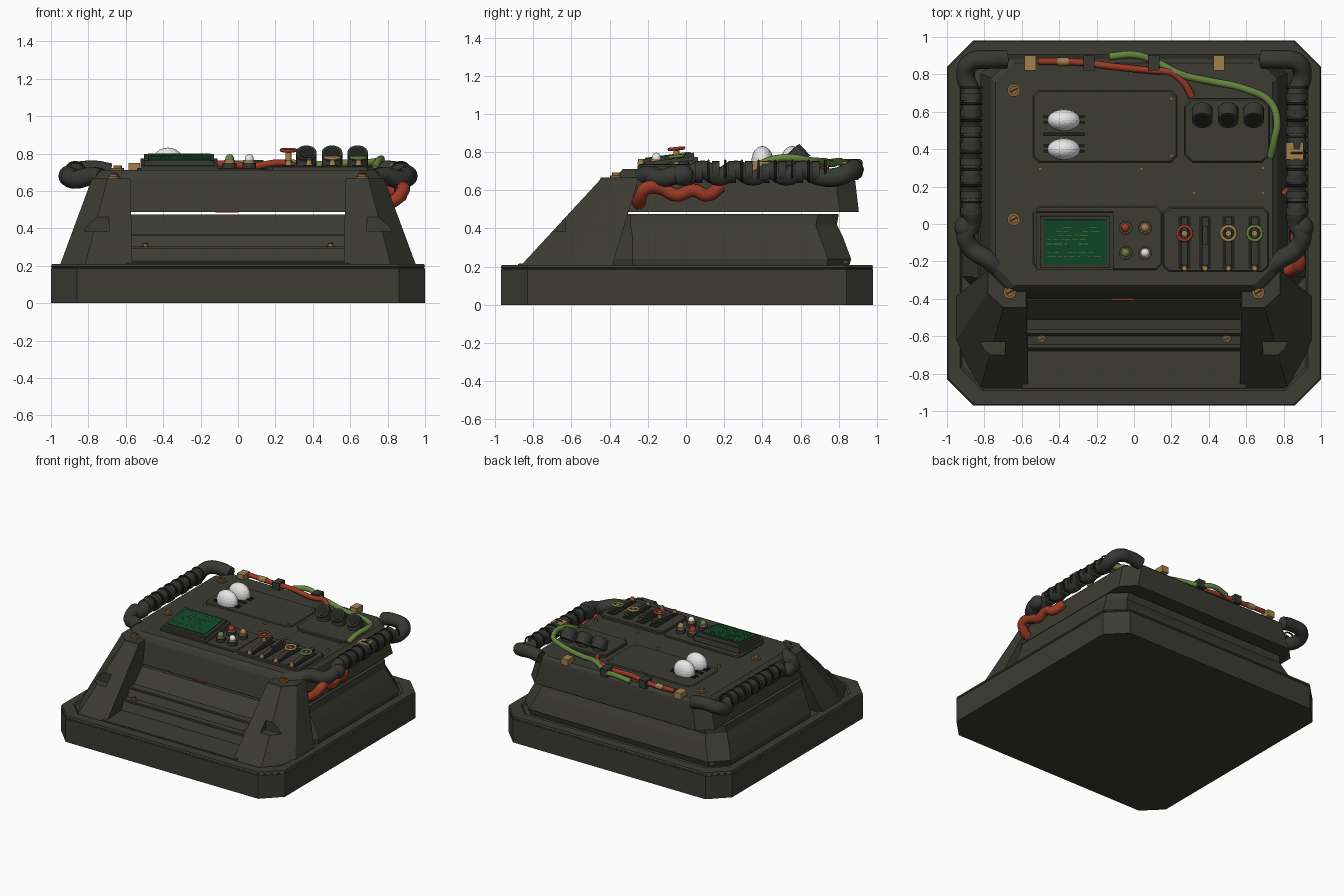
import bpy, bmesh, math, random
from mathutils import Matrix, Vector, Euler

random.seed(4)
if "Cube" in bpy.data.objects:
    bpy.data.objects.remove(bpy.data.objects["Cube"])


def material(name, *rgb):
    m = bpy.data.materials.new(name)
    m.use_nodes = True
    m.diffuse_color = (*rgb, 1)
    m.node_tree.nodes["Principled BSDF"].inputs["Base Color"].default_value = (*rgb, 1)
    return m


OLIVE = material("dark olive metal", .045, .045, .034)
HOSE = material("grey rubber", .038, .039, .034)
BLACK = material("black rubber", .015, .015, .013)
RED = material("red", .33, .04, .018)
GREEN = material("leaf green", .13, .23, .05)
BRASS = material("brass", .36, .22, .075)
COPPER = material("copper", .25, .13, .04)
WHITE = material("white", .8, .8, .8)
SCREEN = material("screen green", .005, .07, .022)


def finish(name, bm, mat, smooth=False):
    bmesh.ops.recalc_face_normals(bm, faces=bm.faces)
    me = bpy.data.meshes.new(name)
    bm.to_mesh(me)
    bm.free()
    ob = bpy.data.objects.new(name, me)
    bpy.context.collection.objects.link(ob)
    me.materials.append(mat)
    if smooth:
        select(ob)
        bpy.ops.object.shade_smooth_by_angle(angle=math.radians(40))
    return ob


def select(ob):
    bpy.ops.object.select_all(action="DESELECT")
    ob.select_set(True)
    bpy.context.view_layer.objects.active = ob


def octagon(x0, x1, y0, y1, c, z):
    return [(x0 + c, y0, z), (x1 - c, y0, z), (x1, y0 + c, z), (x1, y1 - c, z),
            (x1 - c, y1, z), (x0 + c, y1, z), (x0, y1 - c, z), (x0, y0 + c, z)]


def loft(name, rings, mat):
    bm = bmesh.new()
    rows = [[bm.verts.new(p) for p in ring] for ring in rings]
    n = len(rows[0])
    for a, b in zip(rows, rows[1:]):
        for i in range(n):
            j = (i + 1) % n
            bm.faces.new((a[i], a[j], b[j], b[i]))
    bm.faces.new(rows[0])
    bm.faces.new(rows[-1])
    return finish(name, bm, mat)


def plate(name, x0, x1, y0, y1, c, z0, z1, mat=OLIVE):
    e = .006
    return loft(name, [octagon(x0, x1, y0, y1, c, z0), octagon(x0, x1, y0, y1, c, z1 - e),
                       octagon(x0 + e, x1 - e, y0 + e, y1 - e, c, z1)], mat)


def place(loc, rot):
    return Matrix.Translation(loc) @ Euler(rot).to_matrix().to_4x4()


def box(name, loc, size, mat, rot=(0, 0, 0)):
    bm = bmesh.new()
    bmesh.ops.create_cube(bm, size=1, matrix=place(loc, rot) @ Matrix.Diagonal((*size, 1)))
    return finish(name, bm, mat)


def cylinder(name, loc, r, h, mat, rot=(0, 0, 0), r2=None, sides=20):
    bm = bmesh.new()
    bmesh.ops.create_cone(bm, cap_ends=True, segments=sides, radius1=r,
                          radius2=r if r2 is None else r2, depth=h, matrix=place(loc, rot))
    return finish(name, bm, mat, True)


def ball(name, loc, radii, mat, detail=3, smooth=True):
    bm = bmesh.new()
    bmesh.ops.create_icosphere(bm, subdivisions=detail, radius=1,
                               matrix=Matrix.Translation(loc) @ Matrix.Diagonal((*radii, 1)))
    return finish(name, bm, mat, smooth)


def ring(name, loc, r, thick, mat, rot=(0, 0, 0)):
    bpy.ops.mesh.primitive_torus_add(location=loc, rotation=rot, major_radius=r, minor_radius=thick,
                                     major_segments=20, minor_segments=8)
    ob = bpy.context.object
    ob.name = name
    ob.data.materials.append(mat)
    bpy.ops.object.shade_smooth()


def tube(name, points, r, mat):
    cu = bpy.data.curves.new(name, "CURVE")
    cu.dimensions = "3D"
    cu.bevel_depth, cu.bevel_resolution, cu.resolution_u = r, 3, 6
    cu.use_fill_caps = True
    sp = cu.splines.new("BEZIER")
    sp.bezier_points.add(len(points) - 1)
    for bp, p in zip(sp.bezier_points, points):
        bp.co = p
        bp.handle_left_type = bp.handle_right_type = "AUTO"
    ob = bpy.data.objects.new(name, cu)
    bpy.context.collection.objects.link(ob)
    cu.materials.append(mat)
    select(ob)
    bpy.ops.object.convert(target="MESH")


def screw(name, x, y, z, r=.034):
    cylinder(name, (x, y, z), r, .012, COPPER)
    cylinder(name + "_head", (x, y, z + .01), r * .65, .02, COPPER)
    box(name + "_slot", (x, y, z + .02), (r * 1.2, r * .25, .003), BLACK, (0, 0, .5))


# Base tray with a raised rim
loft("base_tray", [octagon(-1, 1, -.97, .98, .14, 0), octagon(-1, 1, -.97, .98, .14, .185),
                   octagon(-.995, .995, -.965, .975, .14, .19), octagon(-1, 1, -.97, .98, .14, .195),
                   octagon(-.995, .995, -.965, .975, .14, .21),
                   octagon(-.93, .93, -.89, .9, .12, .21), octagon(-.92, .92, -.88, .89, .12, .195)], OLIVE)

# Flared lower body and the upper housing, split by a thin gap
loft("lower_body", [octagon(-x, x, -.4, y, c, z) for x, y, c, z in
                    [(.91, .85, .12, .19), (.92, .865, .12, .24), (.87, .82, .12, .36),
                     (.84, .79, .11, .42), (.83, .80, .11, .475)]], OLIVE)
loft("upper_housing", [octagon(-x, x, y0, y1, .1, z) for x, y0, y1, z in
                       [(.82, -.4, .905, .487), (.775, -.365, .885, .66), (.765, -.35, .88, .69),
                        (.74, -.33, .86, .712)]], OLIVE)

# Stepped front between the pylons
steps = [(-.38, .475), (-.41, .475), (-.51, .37), (-.57, .362), (-.60, .30), (-.65, .292),
         (-.68, .225), (-.88, .215), (-.88, .19), (-.38, .19)]
loft("front_steps", [[(x, y, z) for y, z in steps] for x in (-.6, .6)], OLIVE)
for z, y in ((.365, -.575), (.296, -.652)):
    box("step_lip", (0, y, z), (1.14, .02, .012), OLIVE)
box("front_mark", (-.06, -.4, .49), (.12, .02, .008), RED)

# Sloping front pylons with a notch
for side, s in (("left", 1), ("right", -1)):
    low = [(.565, -.875), (.82, -.875), (.955, -.63), (.955, -.39), (.565, -.39)]
    high = [(.575, -.45), (.70, -.45), (.785, -.37), (.785, -.25), (.575, -.25)]
    pylon = loft(side + "_pylon", [[(s * x, y, .195) for x, y in low],
                                   [(s * x, y, .655) for x, y in high],
                                   [(s * (x * .97 + .02), y * .95 - .02, .668) for x, y in high]], OLIVE)
    cutter = box("notch_cutter", (s * .765, -.73, .46), (.15, .2, .15), OLIVE)
    cutter.hide_render = True
    mod = pylon.modifiers.new("notch", "BOOLEAN")
    mod.object, mod.solver = cutter, "EXACT"
    select(pylon)
    bpy.ops.object.modifier_apply(modifier="notch")
    bpy.data.objects.remove(cutter)
    screw(side + "_pylon_screw", s * .665, -.365, .672)
    screw(side + "_step_screw", s * .495, -.615, .30, .02)
    screw(side + "_base_screw", s * .8, .82, .225, .03)

# Deck plates
T = .712
plate("lamp_plate", -.54, .23, .33, .715, .03, T - .01, T + .008)
plate("socket_plate", .27, .725, .33, .67, .04, T - .01, T + .02)
plate("screen_plate", -.54, .15, -.245, .095, .03, T - .01, T + .012)
plate("lever_plate", .155, .72, -.255, .09, .03, T - .01, T + .022)
for y in (.715, .025):
    screw("deck_screw", -.643, y, T + .004)
for x, y in ((.2, .67), (.2, .365), (.69, .3), (.69, .165), (.69, .06), (-.5, .295), (.04, .295), (.32, .165)):
    cylinder("small_bolt", (x, y, T + .008), .011, .02, COPPER, sides=10)

# Faceted lamps in their holders
for y in (.555, .4):
    ball("white_lamp", (-.375, y, .75), (.088, .058, .082), WHITE, 3, False)
    for dy in (-.012, .018):
        box("lamp_holder", (-.375, y + dy, T + .012), (.22, .014, .014), BLACK)
box("lamp_divider", (-.375, .48, T + .012), (.22, .02, .014), BLACK)

# Sockets leaning forward
for x in (.365, .503, .64):
    cylinder("socket_foot", (x, .575, .745), .053, .05, HOSE)
    lean = (.75, 0, 0)
    cylinder("socket", (x, .582, .775), .055, .085, HOSE, lean)
    axis = Euler(lean).to_matrix() @ Vector((0, 0, 1))
    cylinder("socket_mouth", Vector((x, .582, .775)) + axis * .043, .043, .005, BLACK, lean)

# Tilted screen with lines of dashes
tilt = Matrix.Translation((-.315, -.09, .735)) @ Matrix.Rotation(.13, 4, "X")
turn = tuple(tilt.to_euler())
box("screen_base", tilt @ Vector((0, 0, 0)), (.41, .31, .04), OLIVE, turn)
box("screen_frame", tilt @ Vector((0, 0, .03)), (.375, .275, .03), OLIVE, turn)
box("screen_glass", tilt @ Vector((0, 0, .045)), (.335, .24, .012), SCREEN, turn)
for row in range(9):
    x = -.15
    while x < .1:
        w = random.uniform(.01, .05)
        if random.random() < .6:
            box("screen_dash", tilt @ Vector((x + w / 2, .1 - row * .022, .052)), (w, .003, .002), GREEN, turn)
        x += w + .012

# Push buttons
for x, y, mat in ((-.045, -.02, RED), (.06, -.02, BRASS), (-.045, -.155, GREEN), (.06, -.155, WHITE)):
    cylinder("button_collar", (x, y, .735), .037, .03, HOSE)
    cylinder("button_ring", (x, y, .757), .03, .016, BRASS)
    ball("button", (x, y, .768), (.025, .025, .03), mat, 2)

# Levers in slots with rings
for x, mat, lift in ((.27, RED, .04), (.38, None, 0), (.505, BRASS, 0), (.645, GREEN, 0)):
    box("lever_slot", (x, -.1, .736), (.065, .28, .006), BLACK)
    box("lever", (x, -.09, .752), (.034, .26, .022), OLIVE, (.12, 0, 0))
    cylinder("lever_pin", (x, -.237, .75), .018, .03, BRASS, r2=.013)
    if mat:
        cylinder("ring_post", (x, -.05, .755 + lift / 2), .016, .05 + lift, BRASS)
        ring("lever_ring", (x, -.05, .778 + lift), .038, .009, mat, (.1, 0, 0))
    else:
        box("lever_grip", (x, -.06, .775), (.03, .1, .02), OLIVE, (.12, 0, 0))

# Ribbed hoses along both sides
for side, s in (("left", 1), ("right", -1)):
    sag = [(s * .87, .7 - i * .0875, .69 + (.018 if i % 2 else -.018)) for i in range(9)]
    tube(side + "_hose", [(s * .68, .88, .70), (s * .77, .88, .715), (s * .88, .86, .70), (s * .9, .79, .67)]
         + sag + [(s * .9, -.05, .68), (s * .87, -.13, .66), (s * .78, -.19, .68), (s * .73, -.23, .67)],
         .05, HOSE)
    for i, p in enumerate(sag[:-1]):
        cylinder(side + "_hose_rib", (p[0], p[1] - .02, .695), .058, .04, HOSE, (math.pi / 2, 0, 0))
        ring(side + "_hose_tie", (p[0], p[1] + .03, .7), .055, .006, BLACK, (math.pi / 2, 0, 0))
    ball(side + "_hose_cuff", (s * .91, -.02, .68), (.05, .06, .055), HOSE)
box("hose_clip", (.86, .39, .71), (.095, .09, .08), BRASS)

# Loose wires and clips
tube("red_side_hose", [(.78, -.25, .52), (.85, -.24, .56), (.885, -.21, .61), (.87, -.13, .61), (.87, -.05, .575),
                       (.87, .04, .6), (.86, .11, .575), (.82, .18, .62)], .035, RED)
tube("red_wire", [(-.51, .87, .74), (-.3, .865, .735), (-.1, .84, .745), (.1, .82, .735), (.2, .81, .75),
                  (.27, .75, .745), (.31, .68, .73)], .019, RED)
tube("green_wire", [(-.13, .895, .725), (0, .905, .745), (.1, .875, .73), (.25, .80, .75), (.4, .765, .74),
                    (.6, .72, .75), (.73, .65, .755), (.765, .55, .77), (.75, .45, .76), (.73, .36, .72)],
     .02, GREEN)
for x, w, h, mat in ((-.555, .06, .05, BRASS), (.455, .06, .05, BRASS), (-.24, .06, .065, HOSE), (.105, .06, .065, HOSE)):
    box("wire_clip", (x, .862, .7 + h / 2), (w, .08, h), mat)
cylinder("wire_band", (-.38, .868, .738), .022, .06, BRASS, (0, math.pi / 2, 0))
